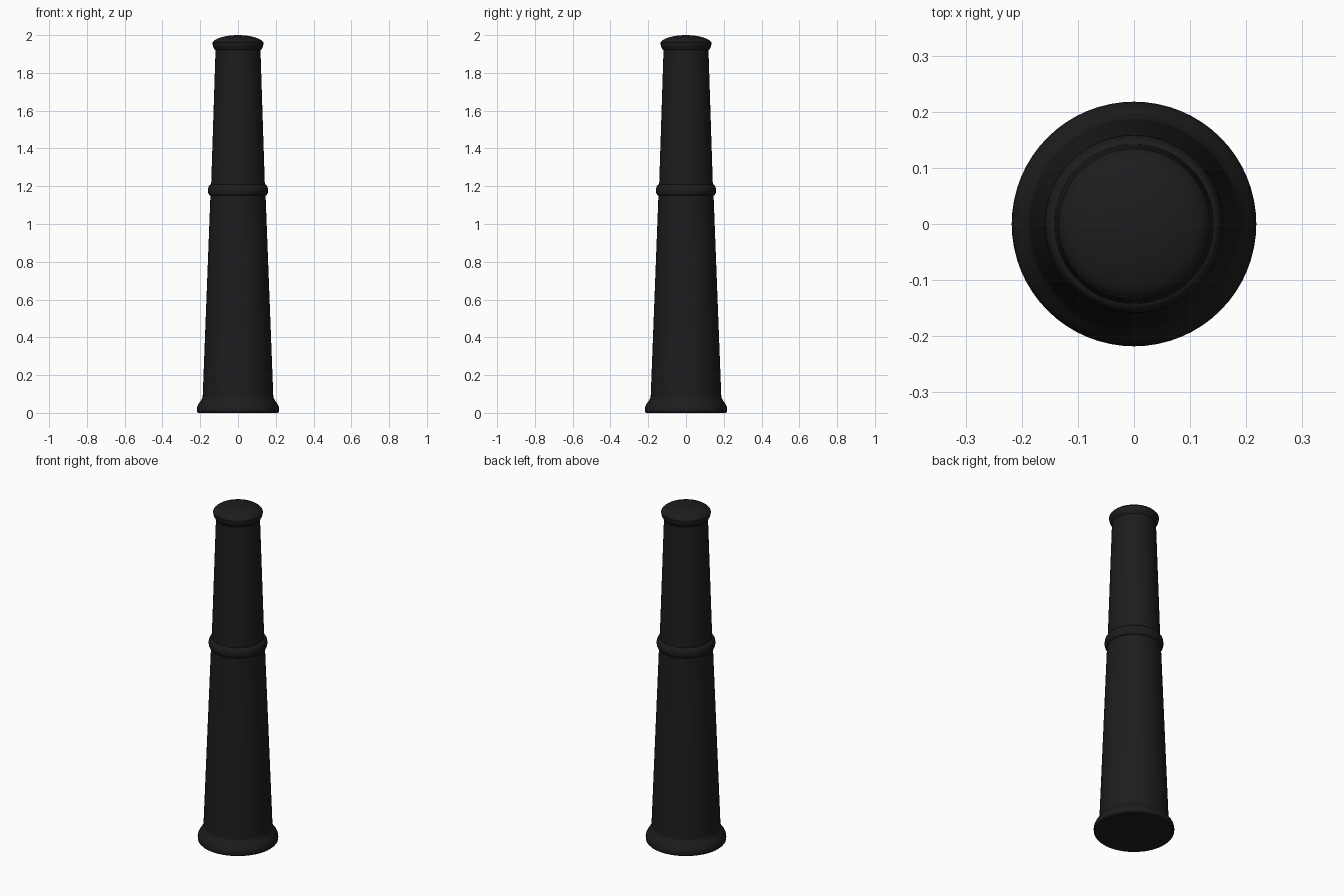
import bpy, bmesh, math

if "Cube" in bpy.data.objects:
    bpy.data.objects.remove(bpy.data.objects["Cube"])

black = bpy.data.materials.new("black_paint")
black.diffuse_color = (0.012, 0.012, 0.013, 1)
black.use_nodes = True
black.node_tree.nodes["Principled BSDF"].inputs["Base Color"].default_value = black.diffuse_color
SIDES = 64


def lathe(name, profile):
    """Revolve (radius, height) points around the z axis."""
    bm = bmesh.new()
    verts = [bm.verts.new((r, 0, z)) for r, z in profile]
    edges = [bm.edges.new(pair) for pair in zip(verts, verts[1:])]
    bmesh.ops.spin(bm, geom=verts + edges, cent=(0, 0, 0), axis=(0, 0, 1),
                   angle=math.tau, steps=SIDES, use_duplicate=False)
    bmesh.ops.remove_doubles(bm, verts=bm.verts, dist=1e-5)
    bmesh.ops.recalc_face_normals(bm, faces=bm.faces)
    # outward-facing check on the open tubes
    f = max(bm.faces, key=lambda f: f.calc_center_median().xy.length)
    if f.normal.xy.dot(f.calc_center_median().xy) < 0:
        bmesh.ops.reverse_faces(bm, faces=bm.faces)
    mesh = bpy.data.meshes.new(name)
    bm.to_mesh(mesh)
    bm.free()
    obj = bpy.data.objects.new(name, mesh)
    bpy.context.collection.objects.link(obj)
    mesh.materials.append(black)
    bpy.ops.object.select_all(action='DESELECT')
    obj.select_set(True)
    bpy.context.view_layer.objects.active = obj
    bpy.ops.object.shade_smooth_by_angle(angle=math.radians(35))
    return obj


def bulge(r0, z0, r1, z1, out, n=10):
    """Half-round moulding between two points, standing out by 'out'."""
    return [(r0 + (r1 - r0) * i / n + out * math.sin(math.pi * i / n),
             (z0 + z1) / 2 - (z1 - z0) / 2 * math.cos(math.pi * i / n))
            for i in range(n + 1)]


# flared foot with closed underside
lathe("foot", [(0, 0), (0.212, 0), (0.217, 0.006), (0.218, 0.02), (0.216, 0.033),
               (0.210, 0.046), (0.200, 0.06), (0.192, 0.072), (0.187, 0.085)])
# tapered shaft in two sections
lathe("lower_shaft", [(0.187, 0.085), (0.146, 1.15)])
lathe("upper_shaft", [(0.142, 1.21), (0.119, 1.92)])
# rounded band between the sections
lathe("middle_band", bulge(0.146, 1.15, 0.142, 1.21, 0.015))
# overhanging cap with shallow dome
dome = [(0.13 * math.cos(t), 1.965 + 0.035 * math.sin(t) ** 1.3)
        for t in (math.pi / 2 * i / 12 for i in range(12))]
lathe("cap", [(0.119, 1.92), (0.125, 1.926), (0.131, 1.938), (0.134, 1.95),
              (0.134, 1.962)] + dome + [(0, 2.0)])
